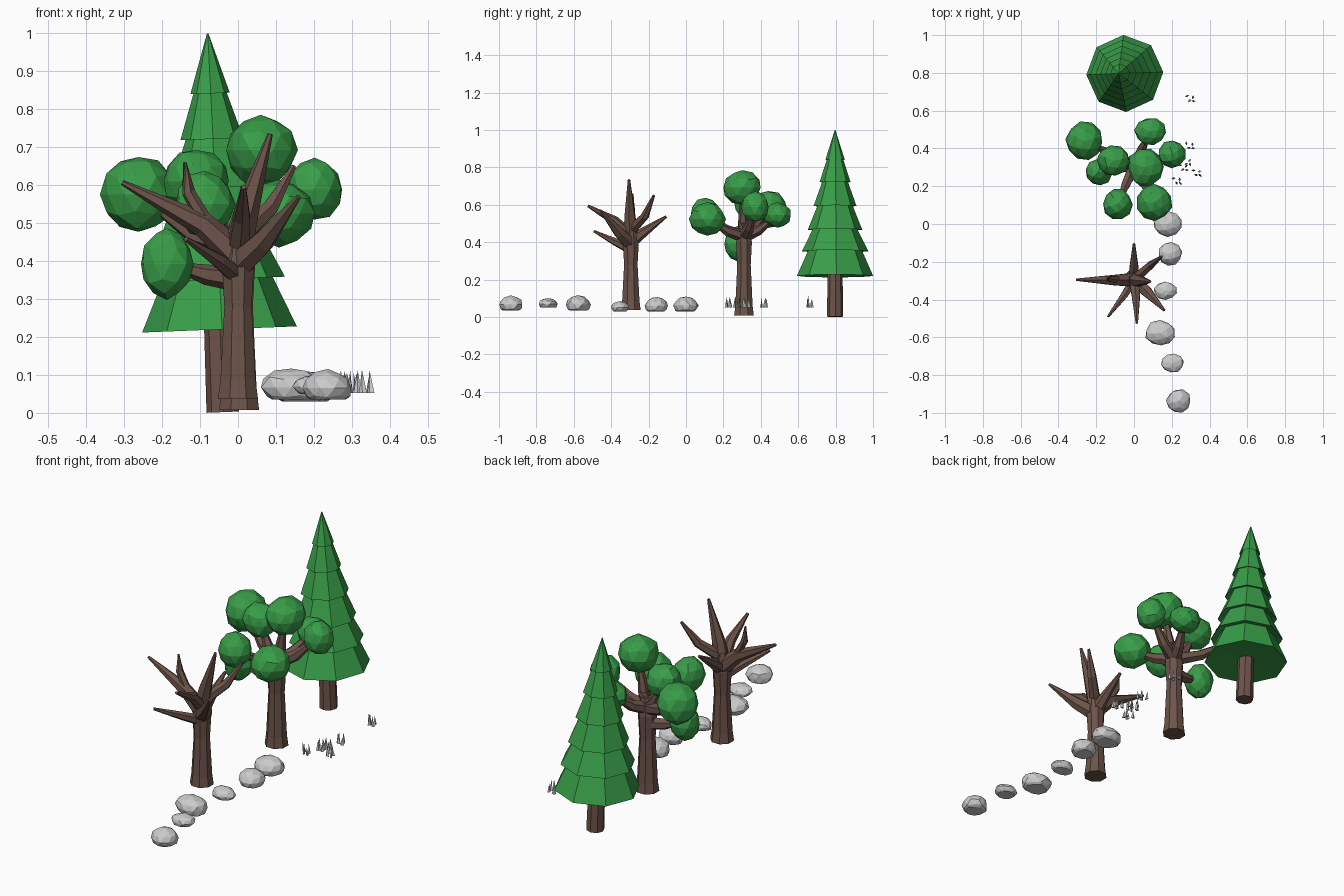
import bpy, bmesh, math, random
from mathutils import Vector

if "Cube" in bpy.data.objects:
    bpy.data.objects.remove(bpy.data.objects["Cube"])

random.seed(4)


def material(name, rgb):
    m = bpy.data.materials.new(name)
    m.diffuse_color = (*rgb, 1)
    m.use_nodes = True
    m.node_tree.nodes["Principled BSDF"].inputs["Base Color"].default_value = m.diffuse_color
    return m


BARK = material("bark", (0.15, 0.088, 0.067))
LEAF = material("leaf", (0.04, 0.34, 0.065))


def finish(bm, name, mat=None):
    bmesh.ops.recalc_face_normals(bm, faces=bm.faces)
    me = bpy.data.meshes.new(name)
    bm.to_mesh(me)
    bm.free()
    if mat:
        me.materials.append(mat)
    ob = bpy.data.objects.new(name, me)
    bpy.context.collection.objects.link(ob)
    return ob


def tube(bm, pts, radii, sides):
    """Tapered tube along a path, capped at both ends."""
    pts = [Vector(p) for p in pts]
    rings = []
    for i, (p, r) in enumerate(zip(pts, radii)):
        d = (pts[min(i + 1, len(pts) - 1)] - pts[max(i - 1, 0)]).normalized()
        ref = Vector((0, 0, 1)) if abs(d.z) < 0.97 else Vector((0, 1, 0))
        u = d.cross(ref).normalized()
        v = d.cross(u)
        rings.append([bm.verts.new(p + r * (math.cos(a) * u + math.sin(a) * v))
                      for a in (2 * math.pi * (k + 0.5) / sides for k in range(sides))])
    for a, b in zip(rings, rings[1:]):
        for k in range(sides):
            j = (k + 1) % sides
            bm.faces.new((a[k], a[j], b[j], b[k]))
    bm.faces.new(rings[0])
    bm.faces.new(rings[-1])


def branching_trunk(name, x, y, z0, branches):
    """Flared trunk; each branch is root height, elbow, tip and root radius."""
    bm = bmesh.new()
    tube(bm, [(x, y, z0), (x, y, z0 + 0.05), (x, y, 0.28), (x, y, 0.40), (x + 0.005, y, 0.49)],
         [0.057, 0.05, 0.039, 0.046, 0.03], 8)
    for h, elbow, tip, r in branches:
        tube(bm, [(x, y, h), elbow, tip], [r * 1.25, r, 0.007], 6)
    return finish(bm, name, BARK)


def blob(name, c, size, mat=None, jitter=0.05, floor=None):
    """Faceted irregular ball, optionally cut flat underneath."""
    bm = bmesh.new()
    bmesh.ops.create_icosphere(bm, subdivisions=2, radius=1)
    turn = random.random() * 6.28
    for v in bm.verts:
        k = 1.02 + random.uniform(-jitter, jitter)
        p = v.co * k
        ca, sa = math.cos(turn), math.sin(turn)
        v.co = Vector((c[0] + (p.x * ca - p.y * sa) * size[0],
                       c[1] + (p.x * sa + p.y * ca) * size[1],
                       c[2] + p.z * size[2]))
    if floor is not None:
        geom = bm.verts[:] + bm.edges[:] + bm.faces[:]
        cut = bmesh.ops.bisect_plane(bm, geom=geom, plane_co=(0, 0, floor),
                                     plane_no=(0, 0, -1), clear_outer=True)
        rim = [e for e in cut["geom_cut"] if isinstance(e, bmesh.types.BMEdge)]
        bmesh.ops.contextual_create(bm, geom=rim)
    return finish(bm, name, mat)


# Pine: eight-sided stepped crown, leaning slightly
tiers = [(0.84, 0.052), (0.72, 0.083), (0.592, 0.115), (0.465, 0.146), (0.35, 0.178), (0.218, 0.204)]
profile = [(0.002, 0.998)]
for z, r in tiers[:-1]:
    profile += [(r, z), (r * 0.8, z + 0.008)]
profile += [tiers[-1][::-1], (0.03, 0.235)]
bm = bmesh.new()
tube(bm, [(0, 0, z) for r, z in profile], [r for r, z in profile], 8)
crown = finish(bm, "pine_crown", LEAF)
bm = bmesh.new()
tube(bm, [(0, 0, 0), (0, 0, 0.26)], [0.043, 0.04], 8)
trunk = finish(bm, "pine_trunk", BARK)
for ob in (crown, trunk):
    ob.location = (-0.04, 0.797, 0.002)
    # half a side's turn puts the crown corners on the axes
    ob.rotation_euler = (0, -0.04, math.radians(24.5))
    ob.rotation_mode = 'XYZ'
    rot_z = ob.rotation_euler.z
    for v in ob.data.vertices:
        x, y = v.co.x, v.co.y
        v.co.x = x * math.cos(rot_z) - y * math.sin(rot_z)
        v.co.y = x * math.sin(rot_z) + y * math.cos(rot_z)
    ob.rotation_euler.z = 0

# Bare tree
bare = branching_trunk("bare_tree", 0, -0.295, 0.037, [
    (0.41, (-0.09, -0.297, 0.495), (-0.305, -0.295, 0.607), 0.033),
    (0.44, (0.025, -0.30, 0.54), (0.085, -0.305, 0.735), 0.032),
    (0.39, (0.065, -0.355, 0.45), (0.16, -0.457, 0.57), 0.032),
    (0.43, (0.01, -0.38, 0.515), (0.015, -0.525, 0.595), 0.025),
    (0.36, (-0.05, -0.375, 0.40), (-0.137, -0.49, 0.458), 0.021),
    (0.40, (0.0, -0.225, 0.455), (0.0, -0.105, 0.538), 0.026),
    (0.46, (0.085, -0.22, 0.54), (0.147, -0.172, 0.65), 0.023)])
bm = bmesh.new()
tube(bm, [(-0.09, -0.295, 0.51), (-0.13, -0.29, 0.58), (-0.14, -0.285, 0.66)], [0.02, 0.018, 0.005], 6)
finish(bm, "bare_tree_twig", BARK)

# Leafy tree: branches each end in a leaf ball (centre, radii)
balls = [((-0.262, 0.44, 0.575), (0.096, 0.1, 0.1)), ((-0.11, 0.335, 0.61), (0.087, 0.08, 0.083)),
         ((-0.187, 0.275, 0.392), (0.07, 0.07, 0.09)), ((0.06, 0.30, 0.692), (0.093, 0.098, 0.09)),
         ((0.087, 0.49, 0.545), (0.082, 0.072, 0.065)), ((0.202, 0.37, 0.588), (0.072, 0.072, 0.08)),
         ((0.108, 0.115, 0.525), (0.092, 0.095, 0.085)), ((-0.087, 0.105, 0.55), (0.076, 0.08, 0.085))]
limbs = []
for i, (c, s) in enumerate(balls):
    h = min(0.43, c[2] - 0.04)
    elbow = (c[0] * 0.45, 0.31 + (c[1] - 0.31) * 0.45, h + (c[2] - h) * 0.3)
    limbs.append((h, elbow, c, 0.027))
    blob(f"leaf_ball_{i + 1}", c, s, LEAF)
branching_trunk("leafy_tree_trunk", 0.003, 0.31, 0.008, limbs)

# Row of flat-bottomed stones: x, y, rx, ry, bottom, top
stones = [(0.177, 0.0, 0.076, 0.065, 0.03, 0.11), (0.19, -0.157, 0.062, 0.06, 0.03, 0.105),
          (0.165, -0.352, 0.06, 0.047, 0.03, 0.083), (0.14, -0.578, 0.078, 0.067, 0.035, 0.115),
          (0.203, -0.737, 0.059, 0.05, 0.05, 0.1), (0.237, -0.937, 0.063, 0.062, 0.035, 0.112)]
for i, (x, y, rx, ry, lo, hi) in enumerate(stones):
    h = (hi - lo) * 0.6
    blob(f"stone_{i + 1}", (x, y, hi - h), (rx, ry, h), None, 0.07, lo)

# Grass tufts: thin pointed blades
tufts = [(0.298, 0.665), (0.295, 0.415), (0.262, 0.30), (0.333, 0.272), (0.228, 0.23), (0.28, 0.33)]
for i, (x, y) in enumerate(tufts):
    bm = bmesh.new()
    for dx, dy in ((-0.018, 0.012), (0.014, 0.006), (-0.004, -0.012), (0.017, -0.014)):
        a = random.uniform(0, math.pi)
        u = Vector((math.cos(a), math.sin(a), 0))
        w = Vector((-u.y, u.x, 0))
        o = Vector((x + dx, y + dy, 0.052))
        base = [bm.verts.new(o + p) for p in (u * 0.011, w * 0.006, u * -0.011, w * -0.006)]
        tip = bm.verts.new(o + Vector((random.uniform(-.006, .006), random.uniform(-.006, .006),
                                       random.uniform(0.04, 0.063))))
        bm.faces.new(base)
        for k in range(4):
            bm.faces.new((base[k], base[(k + 1) % 4], tip))
    finish(bm, f"grass_tuft_{i + 1}")
